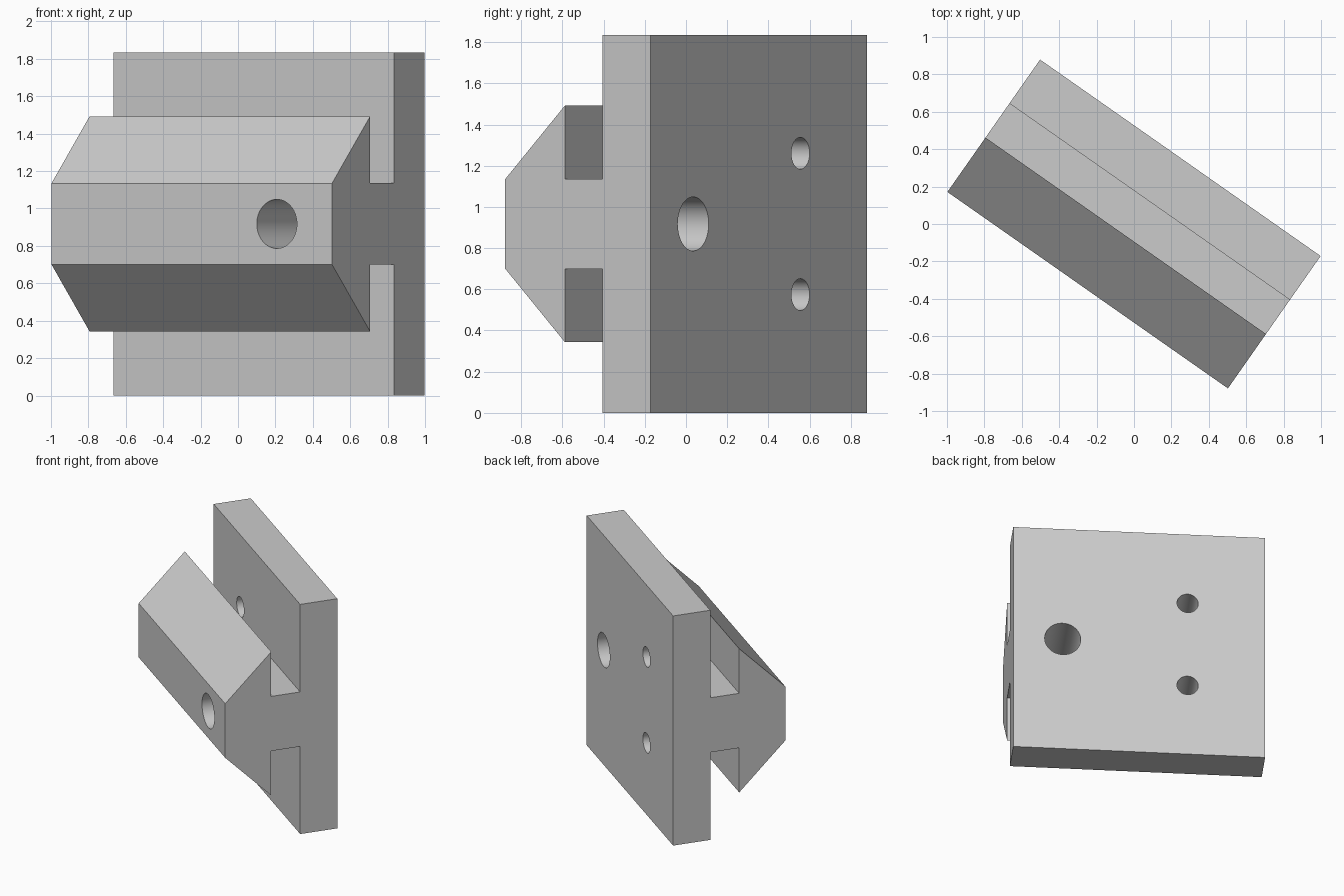
import bpy, bmesh, math
from mathutils import Matrix

cube = bpy.data.objects.get("Cube")
if cube:
    bpy.data.objects.remove(cube, do_unlink=True)

LENGTH = 1.831          # along the rail
MID = 0.9175            # height of the symmetry plane
FRONT, LIP, PLATE, BACK = -0.432, -0.077, 0.146, 0.432

grey = bpy.data.materials.new("plain grey")
grey.use_nodes = True
colour = (0.6, 0.6, 0.6, 1)
grey.diffuse_color = colour
grey.node_tree.nodes["Principled BSDF"].inputs["Base Color"].default_value = colour


def make_object(name, bm):
    bmesh.ops.recalc_face_normals(bm, faces=bm.faces)
    mesh = bpy.data.meshes.new(name)
    bm.to_mesh(mesh)
    bm.free()
    mesh.materials.append(grey)
    obj = bpy.data.objects.new(name, mesh)
    bpy.context.collection.objects.link(obj)
    return obj


def hole_cutter(x, z, radius, y0, y1):
    bm = bmesh.new()
    place = Matrix.Translation((x, (y0 + y1) / 2, z)) @ Matrix.Rotation(math.pi / 2, 4, "X")
    bmesh.ops.create_cone(bm, cap_ends=True, segments=64, radius1=radius,
                          radius2=radius, depth=y1 - y0, matrix=place)
    cutter = make_object("hole_cutter", bm)
    cutter.hide_render = True
    return cutter


# Clamp section: back plate, neck and bevelled head, mirrored about mid height
upper = [(FRONT, 0.216), (LIP, 0.574), (LIP, 0.218), (PLATE, 0.218), (PLATE, MID), (BACK, MID)]
section = [(y, MID + h) for y, h in upper] + [(y, MID - h) for y, h in reversed(upper)]
bm = bmesh.new()
face = bm.faces.new([bm.verts.new((-LENGTH / 2, y, z)) for y, z in section])
swept = bmesh.ops.extrude_face_region(bm, geom=[face])
bmesh.ops.translate(bm, vec=(LENGTH, 0, 0),
                    verts=[v for v in swept["geom"] if isinstance(v, bmesh.types.BMVert)])
block = make_object("clamp_block", bm)

# One large hole right through, two small ones through the plate only
cutters = [hole_cutter(0.556, MID, 0.131, FRONT - 0.1, BACK + 0.1)]
for side in (-1, 1):
    cutters.append(hole_cutter(-0.352, MID + side * 0.343, 0.077, 0.03, BACK + 0.1))

bpy.ops.object.select_all(action="DESELECT")
block.select_set(True)
bpy.context.view_layer.objects.active = block
for cutter in cutters:
    cut = block.modifiers.new("hole", "BOOLEAN")
    cut.operation = "DIFFERENCE"
    cut.solver = "EXACT"
    cut.object = cutter
    bpy.ops.object.modifier_apply(modifier=cut.name)
    bpy.data.objects.remove(cutter, do_unlink=True)

# Smooth bores, sharp edges, turned block
bpy.ops.object.shade_smooth_by_angle(angle=math.radians(30))
block.rotation_euler.z = math.radians(-35)
